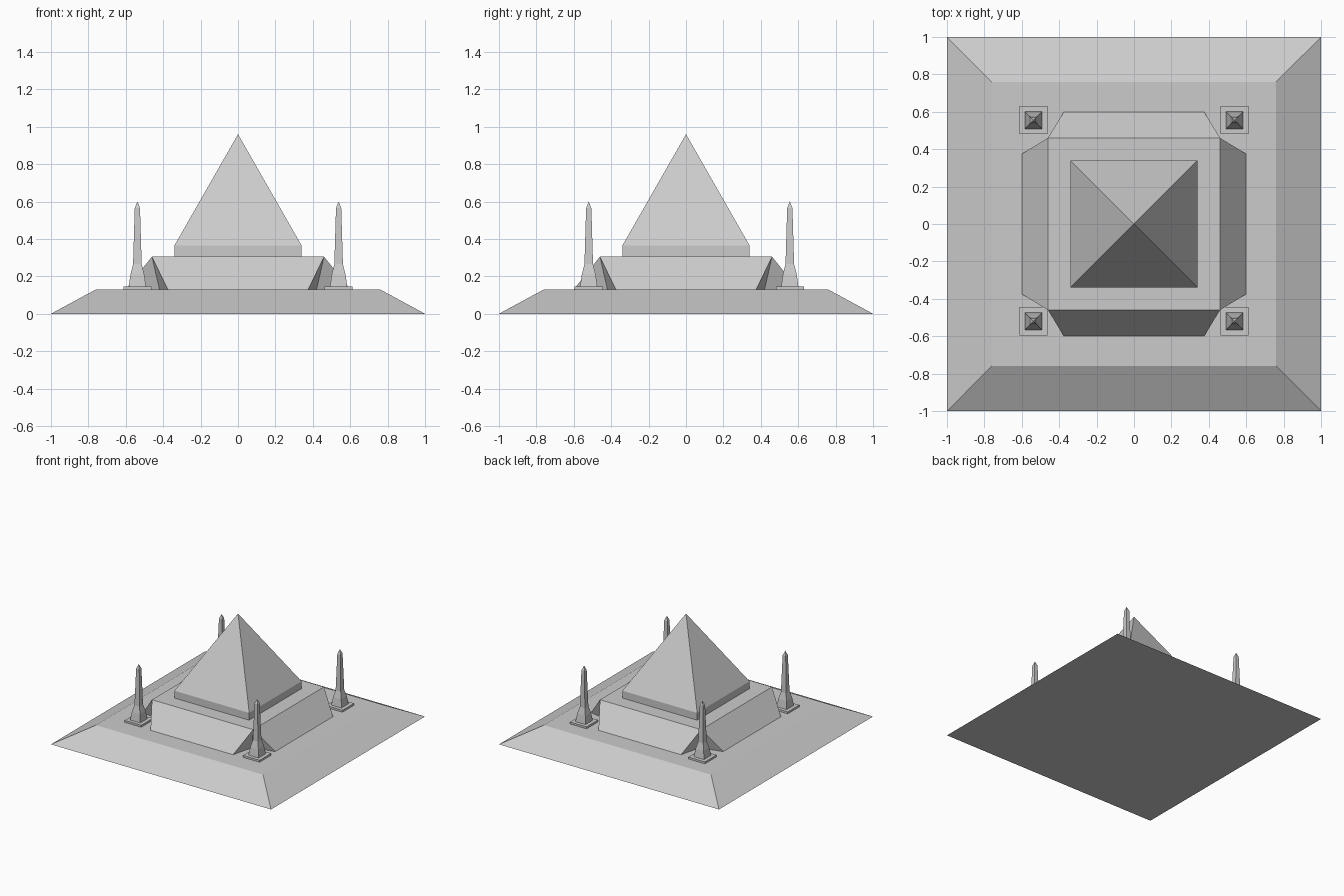
import bpy, bmesh

if "Cube" in bpy.data.objects:
    bpy.data.objects.remove(bpy.data.objects["Cube"])


def make(name, verts, faces):
    mesh = bpy.data.meshes.new(name)
    bm = bmesh.new()
    vs = [bm.verts.new(v) for v in verts]
    for f in faces:
        bm.faces.new([vs[i] for i in f])
    bmesh.ops.recalc_face_normals(bm, faces=bm.faces)
    bm.to_mesh(mesh)
    bm.free()
    obj = bpy.data.objects.new(name, mesh)
    bpy.context.collection.objects.link(obj)
    return obj


def square_stack(name, profile, cx=0, cy=0):
    """Stack of square rings from (half width, z); half width 0 at the end makes a point."""
    corners = [(-1, -1), (1, -1), (1, 1), (-1, 1)]
    pointed = profile[-1][0] == 0
    rings = profile[:-1] if pointed else profile
    verts = [(cx + sx * h, cy + sy * h, z) for h, z in rings for sx, sy in corners]
    faces = [(0, 1, 2, 3)]
    for r in range(len(rings) - 1):
        for i in range(4):
            a, b = r * 4 + i, r * 4 + (i + 1) % 4
            faces.append((a, b, b + 4, a + 4))
    last = (len(rings) - 1) * 4
    if pointed:
        verts.append((cx, cy, profile[-1][1]))
        faces += [(last + i, last + (i + 1) % 4, last + 4) for i in range(4)]
    else:
        faces.append(tuple(last + i for i in range(4)))
    return make(name, verts, faces)


# Sloped ground base
square_stack("base", [(1.0, 0), (0.76, 0.13)])

# Middle tier: sloped sides with notched corners
bottom, top = [], []
x, y = 1, 0
for _ in range(4):
    # corner notch, then the two foot points of the next side
    for u, v in [(0.42, -0.42), (0.60, -0.375), (0.60, 0.375)]:
        bottom.append((u * x - v * y, u * y + v * x, 0.13))
    top.append((0.46 * x + 0.46 * y, 0.46 * y - 0.46 * x, 0.305))
    x, y = -y, x
faces = [tuple(range(12)), (12, 13, 14, 15)]
for i in range(4):
    n, a, b, m = 3 * i, 3 * i + 1, 3 * i + 2, (3 * i + 3) % 12
    t0, t1 = 12 + i, 12 + (i + 1) % 4
    faces += [(n, a, t0), (a, b, t1, t0), (b, m, t1)]
make("middle_tier", bottom + top, faces)

# Pyramid on its vertical plinth
square_stack("pyramid", [(0.34, 0.305), (0.34, 0.365), (0, 0.96)])

# Four corner obelisks with pads
for side in (-1, 1):
    for cy in (-0.52, 0.555):
        cx = side * 0.538
        square_stack("obelisk_pad", [(0.075, 0.13), (0.075, 0.146)], cx, cy)
        square_stack("obelisk", [(0.046, 0.146), (0.037, 0.21), (0.023, 0.265),
                                 (0.014, 0.565), (0, 0.60)], cx, cy)
